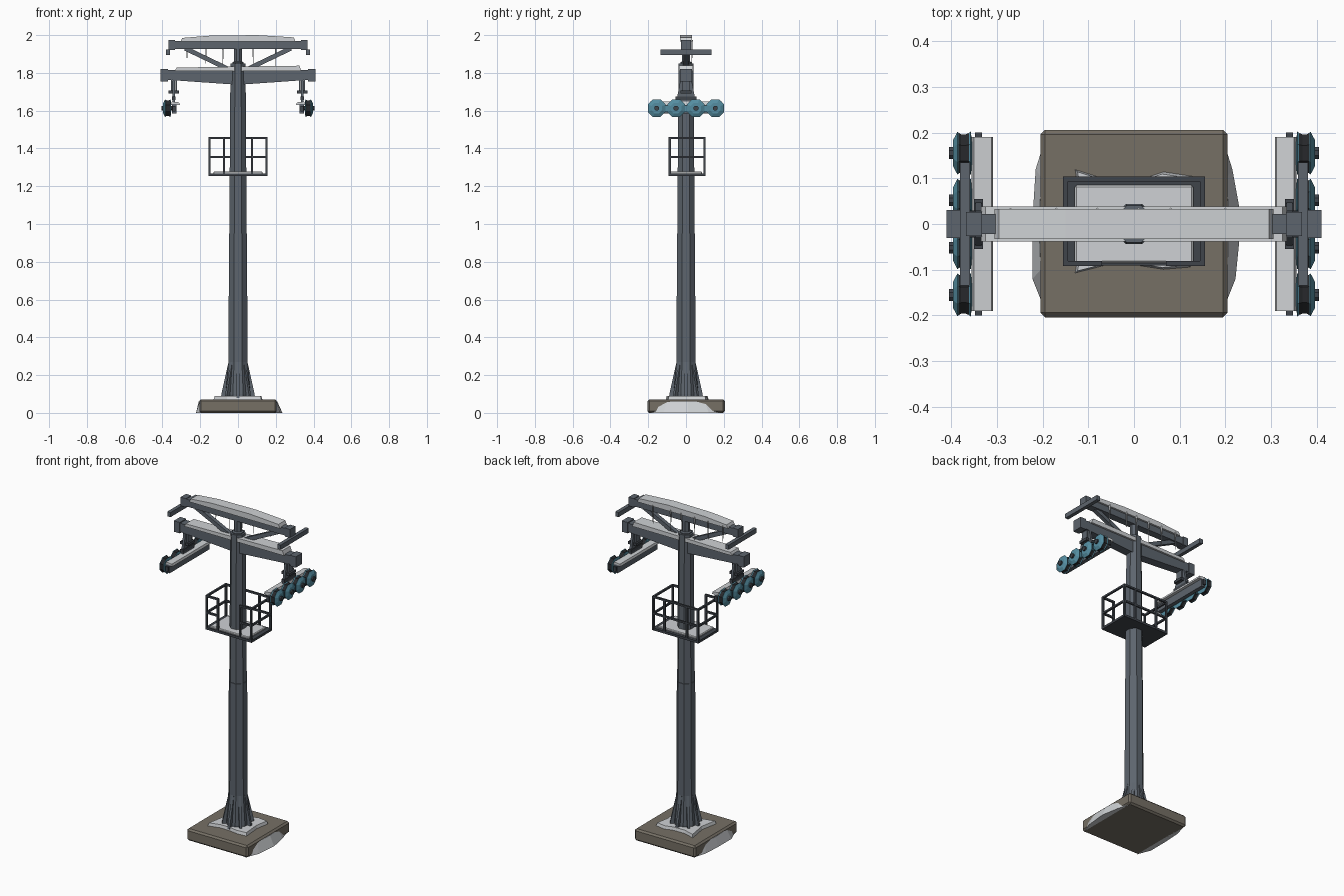
import bpy, bmesh, math
from mathutils import Vector, Matrix

if "Cube" in bpy.data.objects:
    bpy.data.objects.remove(bpy.data.objects["Cube"])


def material(name, rgb):
    m = bpy.data.materials.new(name)
    m.diffuse_color = (*rgb, 1)
    m.use_nodes = True
    m.node_tree.nodes["Principled BSDF"].inputs["Base Color"].default_value = m.diffuse_color
    return m


STEEL = material("steel", (0.11, 0.13, 0.155))
DARK = material("dark_steel", (0.05, 0.058, 0.07))
RUBBER = material("rubber", (0.02, 0.022, 0.025))
TEAL = material("teal", (0.09, 0.27, 0.36))
CONCRETE = material("concrete", (0.18, 0.16, 0.13))
SNOW = material("snow", (0.62, 0.64, 0.66))


def finish(name, bm, mat):
    bmesh.ops.recalc_face_normals(bm, faces=bm.faces)
    me = bpy.data.meshes.new(name)
    bm.to_mesh(me)
    bm.free()
    me.materials.append(mat)
    ob = bpy.data.objects.new(name, me)
    bpy.context.collection.objects.link(ob)
    return ob


def box(name, c, size, mat, bevel=0):
    bm = bmesh.new()
    bmesh.ops.create_cube(bm, size=1, matrix=Matrix.Translation(c) @ Matrix.Diagonal((*size, 1)))
    if bevel:
        bmesh.ops.bevel(bm, geom=bm.edges[:], offset=bevel, segments=1, affect='EDGES')
    return finish(name, bm, mat)


def bar(name, a, b, w, mat):
    a, b = Vector(a), Vector(b)
    bm = bmesh.new()
    rot = (b - a).to_track_quat('Z', 'Y').to_matrix().to_4x4()
    bmesh.ops.create_cube(bm, size=1, matrix=Matrix.Translation((a + b) / 2) @ rot
                          @ Matrix.Diagonal((w, w, (b - a).length, 1)))
    return finish(name, bm, mat)


def loft(name, rings, mat):
    """Skin a list of equal-length point rings and cap both ends."""
    bm = bmesh.new()
    vs = [[bm.verts.new(p) for p in r] for r in rings]
    n = len(rings[0])
    for a, b in zip(vs, vs[1:]):
        for i in range(n):
            bm.faces.new((a[i], a[(i + 1) % n], b[(i + 1) % n], b[i]))
    bm.faces.new(vs[0][::-1])
    bm.faces.new(vs[-1])
    return finish(name, bm, mat)


def side_prism(name, xz, ys, mat):
    return loft(name, [[(x, y, z) for x, z in xz] for y in ys], mat)


def octagons(name, prof, mat, axis='Z', origin=(0, 0, 0), n=8):
    """Stack of flat-facing polygons; prof holds (position, half width)."""
    rings = []
    for t, ap in prof:
        r = ap / math.cos(math.pi / n)
        ring = []
        for i in range(n):
            a = (i + 0.5) * 2 * math.pi / n
            u, v = r * math.cos(a), r * math.sin(a)
            p = (u, v, t) if axis == 'Z' else (t, u, v)
            ring.append(Vector(p) + Vector(origin))
        rings.append(ring)
    return loft(name, rings, mat)


# Foundation block with snow banked against two sides
box("foundation", (0, 0.001, 0.036), (0.41, 0.41, 0.072), CONCRETE, 0.01)
for s, w in ((-1, 0.222), (1, 0.235)):
    bank = [(0.19, 0.2), (0.215, 0.12), (w, 0.01), (0.222, -0.12), (0.19, -0.2)]
    top = [(0.19, 0.17), (0.202, 0.1), (0.208, 0.01), (0.204, -0.1), (0.19, -0.17)]
    loft("snow_bank", [[(s * x, y, 0) for x, y in bank], [(s * x, y, 0.06) for x, y in top]], SNOW)

# Irregular snow patch around the foot
patch = [(-0.13, 0.12), (-0.06, 0.098), (0.02, 0.1), (0.065, 0.115), (0.13, 0.105), (0.115, 0.02),
         (0.125, -0.095), (0.065, -0.1), (0, -0.09), (-0.06, -0.09), (-0.13, -0.108), (-0.11, 0)]
loft("foot_snow", [[(x, y, 0.068) for x, y in patch], [(x * .95, y * .95, 0.09) for x, y in patch]], SNOW)

# Tapered octagonal mast with flared foot and fins
octagons("mast", [(0.07, 0.066), (0.1, 0.066), (0.27, 0.05), (0.95, 0.048), (0.951, 0.046), (1.85, 0.04)], STEEL)
octagons("mast_head", [(1.82, 0.03), (1.855, 0.03), (1.86, 0.022), (1.94, 0.022)], STEEL)
for i in range(8):
    a = i * math.pi / 4
    d, t = Vector((math.cos(a), math.sin(a), 0)), Vector((-math.sin(a), math.cos(a), 0))
    up = Vector((0, 0, 1))
    prof = [d * 0.03 + up * 0.08, d * 0.09 + up * 0.08, d * 0.088 + up * 0.1, d * 0.05 + up * 0.27, d * 0.03 + up * 0.27]
    loft("foot_fin", [[p + t * k for p in prof] for k in (-0.007, 0.007)], STEEL)

# Lower crossarm, deeper at the centre
side_prism("crossarm", [(-0.4, 1.765), (0, 1.737), (0.4, 1.765), (0.4, 1.815), (-0.4, 1.815)], (-0.027, 0.027), STEEL)
side_prism("crossarm_snow", [(-0.335, 1.81), (-0.325, 1.828), (0.1, 1.835), (0.325, 1.838), (0.335, 1.81)],
           (-0.038, 0.038), SNOW)

# Upper beam and its snow
box("upper_beam", (0, 0, 1.948), (0.73, 0.044, 0.044), STEEL)
side_prism("upper_snow", [(-0.305, 1.965), (-0.295, 1.985), (-0.15, 1.997), (0.1, 2.0), (0.295, 1.988), (0.305, 1.965)],
           (-0.033, 0.033), SNOW)
for i, x in enumerate((-0.27, -0.17, -0.08, 0.01, 0.08, 0.2)):
    z = 1.925 - 0.015 * (i % 3)
    loft("icicle", [[(x + r * math.cos(k * 1.571), 0.031 + r * math.sin(k * 1.571), h) for k in range(4)]
                    for r, h in ((0.005, 1.975), (0.004, 1.945), (0.0008, z - 0.06))], SNOW)

for s in (-1, 1):
    box("crossarm_cap", (s * 0.39, 0, 1.788), (0.04, 0.062, 0.066), STEEL)
    box("upper_beam_cap", (s * 0.35, 0, 1.948), (0.035, 0.052, 0.052), STEEL)
    box("end_bar", (s * 0.37, 0, 1.91), (0.022, 0.27, 0.028), STEEL)
    bar("beam_brace", (s * 0.03, 0, 1.81), (s * 0.28, 0, 1.93), 0.024, STEEL)

    # Sheave hanger
    for x in (0.327, 0.352):
        box("hanger_strap", (s * x, 0, 1.73), (0.008, 0.04, 0.08), STEEL)
    box("hanger_plate", (s * 0.34, 0, 1.7), (0.055, 0.06, 0.016), DARK)
    box("hanger_pin", (s * 0.34, 0, 1.665), (0.02, 0.11, 0.018), DARK)
    loft("hanger_web", [[(s * x, y, z) for y, z in ((-0.055, 1.63), (0.055, 1.63), (0.03, 1.76), (-0.03, 1.76))]
                        for x in (0.333, 0.347)], STEEL)

    # Sheave beam with snow on top
    box("sheave_beam", (s * 0.338, 0, 1.61), (0.024, 0.38, 0.05), STEEL)
    box("sheave_beam_ends", (s * 0.34, 0, 1.61), (0.016, 0.4, 0.03), DARK)
    side_prism("sheave_snow", [(s * x, z) for x, z in ((0.308, 1.63), (0.355, 1.63), (0.35, 1.648), (0.312, 1.644))],
               (-0.19, 0.19), SNOW)
    box("sheave_side_plate", (s * 0.372, 0, 1.61), (0.012, 0.33, 0.034), TEAL)

    # Four wheels per side
    for y in (-0.155, -0.052, 0.052, 0.155):
        o = (0, y, 1.613)
        octagons("sheave_wheel", [(s * x, r) for x, r in ((0.354, 0.025), (0.357, 0.047), (0.368, 0.039),
                 (0.378, 0.039), (0.386, 0.047), (0.396, 0.028))], TEAL, 'X', o)
        octagons("sheave_tyre", [(s * 0.361, 0.044), (s * 0.368, 0.041), (s * 0.378, 0.041),
                                 (s * 0.384, 0.045)], RUBBER, 'X', o)
        octagons("sheave_hub", [(s * 0.335, 0.013), (s * 0.405, 0.013)], DARK, 'X', o)

# Work platform
Y0, Y1, X = -0.086, 0.098, 0.15
box("platform", (0, 0.006, 1.26), (0.31, 0.194, 0.014), DARK)
box("platform_snow", (0, 0, 1.271), (0.26, 0.17, 0.014), SNOW, 0.004)

# Guard rails, with an opening in the front
for s in (-1, 1):
    for x, y in ((X, Y0), (X, Y1), (0.075, Y0), (0.075, Y1)):
        bar("rail_post", (s * x, y, 1.255), (s * x, y, 1.46), 0.011, DARK)
    for z in (1.355, 1.455):
        bar("side_rail", (s * X, Y0, z), (s * X, Y1, z), 0.011, DARK)
        bar("front_rail", (s * X, Y0, z), (s * 0.07, Y0, z), 0.011, DARK)
for z in (1.355, 1.455):
    bar("back_rail", (-X, Y1, z), (X, Y1, z), 0.011, DARK)
